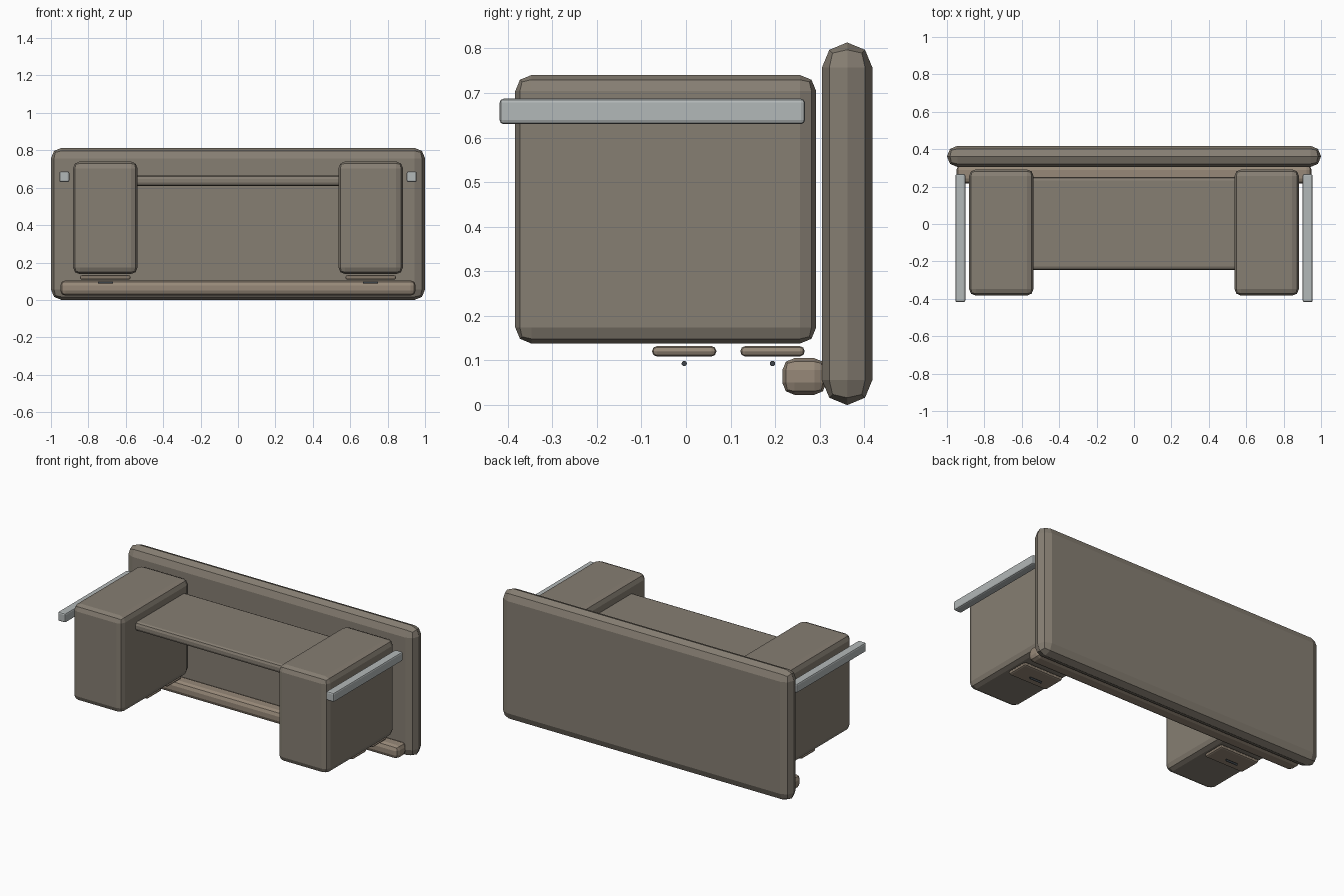
import bpy

if "Cube" in bpy.data.objects:
    bpy.data.objects.remove(bpy.data.objects["Cube"])


def material(name, rgb):
    m = bpy.data.materials.new(name)
    m.diffuse_color = (*rgb, 1)
    m.use_nodes = True
    m.node_tree.nodes["Principled BSDF"].inputs["Base Color"].default_value = m.diffuse_color
    return m


wood = material("grey_brown_wood", (0.24, 0.21, 0.17))
tan = material("tan_wood", (0.31, 0.25, 0.19))
steel = material("pale_steel", (0.45, 0.48, 0.48))
dark = material("dark_metal", (0.05, 0.06, 0.07))


def box(name, x, y, z, bevel, mat):
    """Bevelled box from (min, max) ranges on each axis."""
    bpy.ops.mesh.primitive_cube_add(size=1)
    ob = bpy.context.object
    ob.name = name
    ob.location = [(a + b) / 2 for a, b in (x, y, z)]
    ob.scale = [b - a for a, b in (x, y, z)]
    bpy.ops.object.transform_apply(location=False, rotation=False, scale=True)
    mod = ob.modifiers.new("bevel", 'BEVEL')
    mod.width = bevel
    mod.segments = 2
    ob.data.materials.append(mat)
    return ob


def span(side, a, b):
    """Range mirrored to the given side of x = 0."""
    return (min(side * a, side * b), max(side * a, side * b))


# Back panel, centre desk top and bottom rail
box("back_panel", (-1, 1), (0.305, 0.418), (0, 0.813), 0.056, wood)
box("desk_top", (-0.56, 0.56), (-0.245, 0.25), (0.61, 0.665), 0.018, wood)
box("bottom_rail", (-0.95, 0.95), (0.216, 0.315), (0.023, 0.105), 0.027, tan)

for side, label in ((-1, "left"), (1, "right")):
    # Pedestal and side bar
    box(f"{label}_pedestal", span(side, 0.537, 0.882), (-0.383, 0.292),
        (0.138, 0.74), 0.036, wood)
    box(f"{label}_side_bar", span(side, 0.902, 0.955), (-0.418, 0.267),
        (0.63, 0.687), 0.009, steel)

    # Drawer plates with handles beneath the pedestal
    for i, y in enumerate((-0.004, 0.194)):
        box(f"{label}_drawer_plate_{i + 1}", span(side, 0.574, 0.845),
            (y - 0.072, y + 0.072), (0.109, 0.132), 0.0105, tan)
        bpy.ops.mesh.primitive_cylinder_add(
            vertices=12, radius=0.006, depth=0.08,
            location=(side * 0.708, y, 0.093), rotation=(0, 1.5708, 0))
        handle = bpy.context.object
        handle.name = f"{label}_drawer_handle_{i + 1}"
        handle.data.materials.append(dark)
